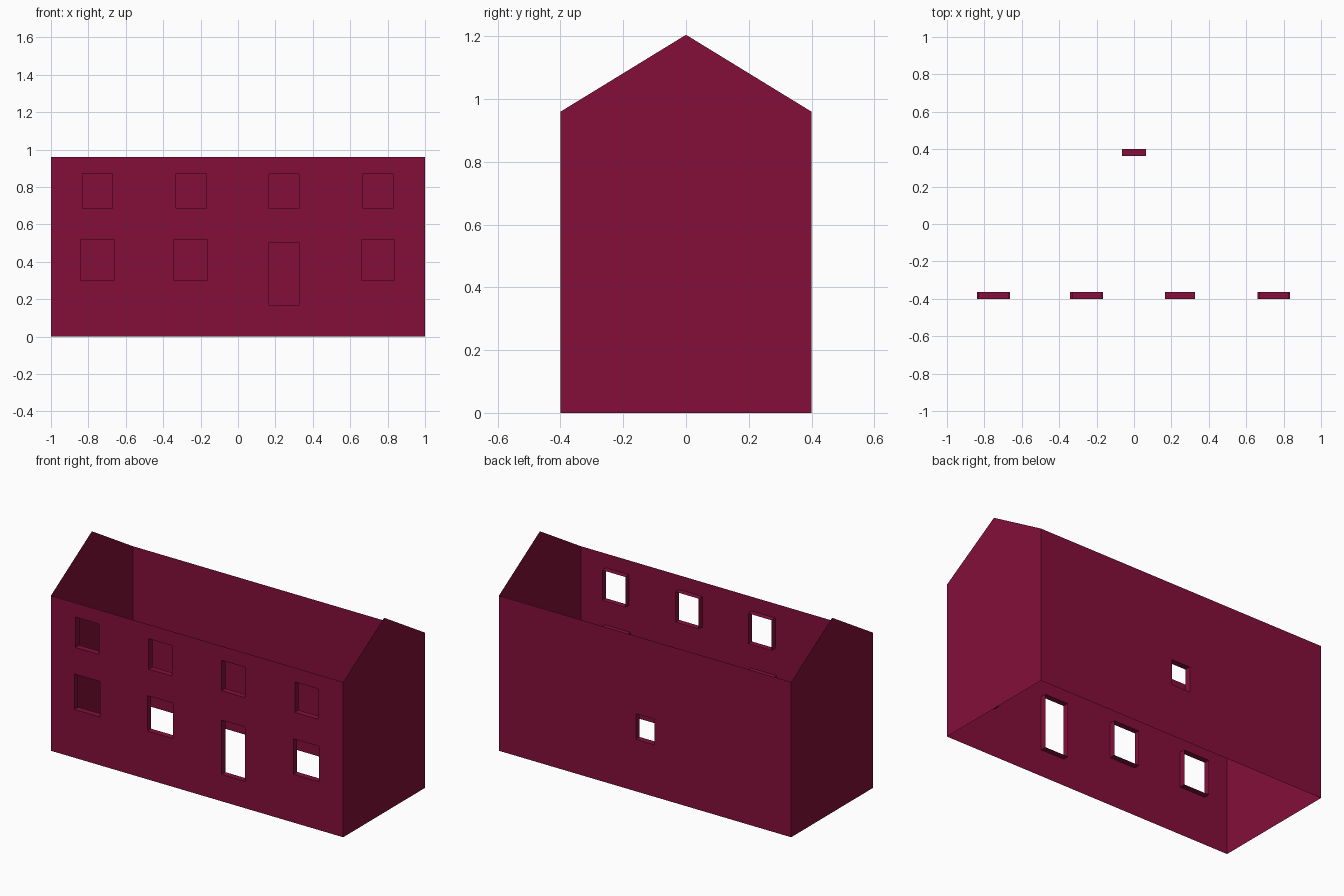
import bpy

cube = bpy.data.objects.get("Cube")
if cube:
    bpy.data.objects.remove(cube, do_unlink=True)

HALF_X, HALF_Y = 1.0, 0.4
EAVES, RIDGE = 0.96, 1.205
REVEAL = 0.037

# Single wall colour
maroon = bpy.data.materials.new("maroon_wall")
maroon.use_nodes = True
colour = (0.23, 0.0048, 0.041, 1)
maroon.diffuse_color = colour
maroon.node_tree.nodes["Principled BSDF"].inputs["Base Color"].default_value = colour


def add_mesh(name, verts, faces):
    mesh = bpy.data.meshes.new(name)
    mesh.from_pydata(verts, [], faces)
    mesh.materials.append(maroon)
    obj = bpy.data.objects.new(name, mesh)
    bpy.context.collection.objects.link(obj)
    return obj


def long_wall(name, side, openings):
    """Thin wall at y = side * HALF_Y, with openings (x0, x1, z0, z1) left out."""
    xs = sorted({-HALF_X, HALF_X, *(x for o in openings for x in o[:2])})
    zs = sorted({0, EAVES, *(z for o in openings for z in o[2:])})
    verts = [(x, side * HALF_Y, z) for z in zs for x in xs]
    faces = []
    n = len(xs)
    for j in range(len(zs) - 1):
        for i in range(n - 1):
            cx, cz = (xs[i] + xs[i + 1]) / 2, (zs[j] + zs[j + 1]) / 2
            if any(a < cx < b and c < cz < d for a, b, c, d in openings):
                continue
            a = j * n + i
            face = (a, a + 1, a + n + 1, a + n)
            faces.append(face if side < 0 else face[::-1])
    add_mesh(name, verts, faces)


def reveal(name, side, opening):
    """Four-sided lining that runs inward from the wall face."""
    x0, x1, z0, z1 = opening
    corners = [(x0, z0), (x1, z0), (x1, z1), (x0, z1)]
    verts = [(x, side * y, z) for y in (HALF_Y, HALF_Y - REVEAL) for x, z in corners]
    faces = []
    for i in range(4):
        k = (i + 1) % 4
        face = (i, k, k + 4, i + 4)
        faces.append(face if side < 0 else face[::-1])
    add_mesh(name, verts, faces)


def opening(cx, width, z0, z1):
    return (cx - width / 2, cx + width / 2, z0, z1)


# Front: four upper windows, three lower windows and a door
front = {}
for i, cx in enumerate((-0.752, -0.251, 0.247, 0.749)):
    front[f"upper_window_reveal_{i + 1}"] = opening(cx, 0.16, 0.684, 0.872)
for i, cx in enumerate((-0.752, -0.253, 0.747)):
    front[f"lower_window_reveal_{i + 1}"] = opening(cx, 0.176, 0.299, 0.518)
front["door_reveal"] = opening(0.247, 0.16, 0.166, 0.502)

# Back: one small window
back = {"back_window_reveal": opening(0, 0.126, 0.322, 0.48)}

for wall, side, holes in (("front_wall", -1, front), ("back_wall", 1, back)):
    long_wall(wall, side, list(holes.values()))
    for name, hole in holes.items():
        reveal(name, side, hole)

# Gable ends; the house is open above and below
profile = [(-HALF_Y, 0), (HALF_Y, 0), (HALF_Y, EAVES), (0, RIDGE), (-HALF_Y, EAVES)]
for name, side in (("left_gable", 1), ("right_gable", -1)):
    order = tuple(range(5))
    add_mesh(name, [(side * HALF_X, y, z) for y, z in profile],
             [order if side > 0 else order[::-1]])
